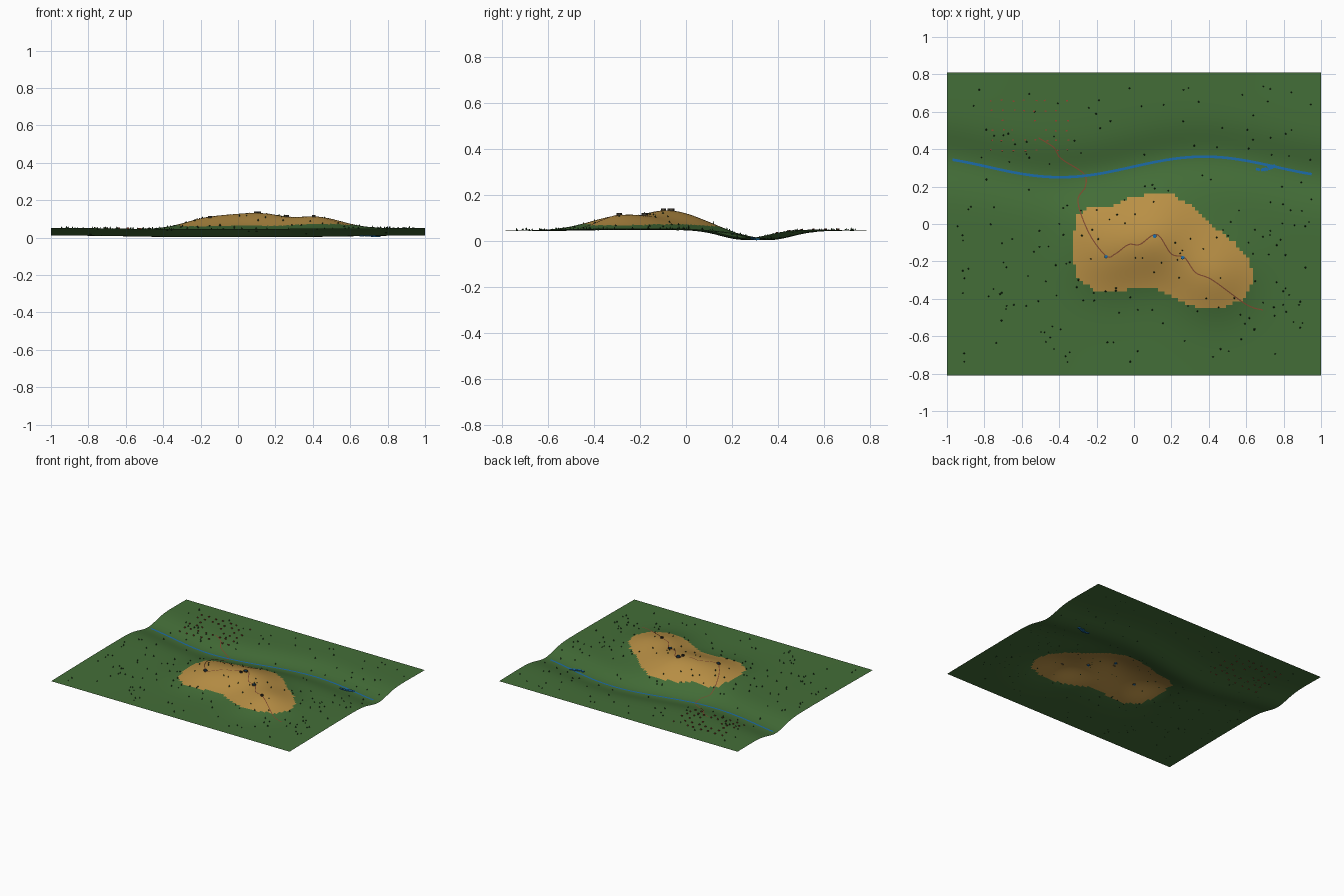
import bpy, bmesh, math, random
from mathutils import Matrix, Vector
from mathutils.geometry import interpolate_bezier

cube = bpy.data.objects.get("Cube")
if cube:
    bpy.data.objects.remove(cube)
random.seed(7)
HALF_Y = 0.81


def material(name, colour):
    m = bpy.data.materials.new(name)
    m.use_nodes = True
    m.diffuse_color = (*colour, 1)
    m.node_tree.nodes["Principled BSDF"].inputs["Base Color"].default_value = (*colour, 1)
    return m


GRASS = material("grass green", (0.057, 0.155, 0.039))
SAND = material("dry earth", (0.49, 0.28, 0.06))
WATER = material("water blue", (0.012, 0.15, 0.40))
TRACK = material("track brown", (0.22, 0.07, 0.03))
LEAF = material("leaf green", (0.012, 0.045, 0.012))
BRICK = material("brick red", (0.28, 0.06, 0.03))
STONE = material("dark stone", (0.06, 0.05, 0.035))

# Hill mounds: x, y, height, spread
MOUNDS = [(0.11, -0.07, 0.08, 0.15), (-0.15, -0.16, 0.05, 0.14),
          (0.42, -0.28, 0.06, 0.14), (0.35, -0.08, 0.012, 0.15),
          (-0.2, 0.02, 0.02, 0.11)]
# Outline of the dry hilltop
OUTLINE = [(0.15, 0.165), (-0.03, 0.14), (-0.1, 0.1), (-0.24, 0.09), (-0.31, 0.04),
           (-0.33, -0.13), (-0.31, -0.28), (-0.22, -0.35), (-0.12, -0.365),
           (0.0, -0.345), (0.13, -0.35), (0.22, -0.40), (0.33, -0.445),
           (0.47, -0.45), (0.59, -0.40), (0.64, -0.30), (0.62, -0.2),
           (0.54, -0.1), (0.41, 0.0), (0.3, 0.1), (0.2, 0.16)]


def river_y(x):
    return 0.305 + 0.055 * math.sin(math.tau * (x + 0.01) / 1.54)


def ground(x, y):
    z = 0.045 - 0.007 * math.cos(math.pi * y / (2 * HALF_Y)) * math.cos(3.1 * x)
    z -= 0.04 * math.exp(-((y - river_y(x)) / 0.1) ** 2 / 2)
    for mx, my, height, spread in MOUNDS:
        z += height * math.exp(-((x - mx) ** 2 + (y - my) ** 2) / (2 * spread ** 2))
    return z


def on_hilltop(x, y):
    inside = False
    for (ax, ay), (bx, by) in zip(OUTLINE, OUTLINE[1:] + OUTLINE[:1]):
        if (ay > y) != (by > y) and x < ax + (y - ay) * (bx - ax) / (by - ay):
            inside = not inside
    return inside


def finish(bm, name, *mats, smooth=False):
    mesh = bpy.data.meshes.new(name)
    bm.to_mesh(mesh)
    bm.free()
    for m in mats:
        mesh.materials.append(m)
    for p in mesh.polygons:
        p.use_smooth = smooth
    ob = bpy.data.objects.new(name, mesh)
    bpy.context.collection.objects.link(ob)
    return ob


def ribbon(name, points, width, lift, mat):
    """Flat strip draped over the ground."""
    bm = bmesh.new()
    last = None
    for i, p in enumerate(points):
        d = points[min(i + 1, len(points) - 1)] - points[max(i - 1, 0)]
        side = Vector((-d.y, d.x)).normalized() * width / 2
        z = max(ground(*(p + side)), ground(*(p - side)), ground(*p)) + lift
        pair = [bm.verts.new((*(p + s * side), z)) for s in (-1, 1)]
        if last:
            bm.faces.new((last[0], pair[0], pair[1], last[1]))
        last = pair
    finish(bm, name, mat, smooth=True)


def box(bm, x, y, sx, sy, sz, drop=0.003, turn=0):
    place = (Matrix.Translation((x, y, ground(x, y) + sz / 2 - drop))
             @ Matrix.Rotation(turn, 4, 'Z') @ Matrix.Diagonal((sx, sy, sz, 1)))
    bmesh.ops.create_cube(bm, size=1, matrix=place)


def cone(bm, x, y, r1, r2, height, sides, drop=0.001, caps=True):
    place = Matrix.Translation((x, y, ground(x, y) + height / 2 - drop))
    bmesh.ops.create_cone(bm, cap_ends=caps, segments=sides, radius1=r1,
                          radius2=r2, depth=height, matrix=place)


# Terrain sheet
bm = bmesh.new()
bmesh.ops.create_grid(bm, x_segments=110, y_segments=90, size=1)
for v in bm.verts:
    v.co.y *= HALF_Y
    v.co.z = ground(v.co.x, v.co.y)
for f in bm.faces:
    c = f.calc_center_median()
    f.material_index = int(on_hilltop(c.x, c.y))
finish(bm, "terrain", GRASS, SAND, smooth=True)

# River
xs = [-0.97 + 1.92 * i / 120 for i in range(121)]
ribbon("river", [Vector((x, river_y(x))) for x in xs], 0.014, 0.0015, WATER)

# Winding track over the hill, smoothed between its turning points
TURNS = [Vector(p) for p in [
    (-0.51, 0.46), (-0.43, 0.41), (-0.39, 0.35), (-0.27, 0.27), (-0.26, 0.2),
    (-0.3, 0.12), (-0.24, -0.05), (-0.15, -0.17), (-0.1, -0.16), (-0.03, -0.11),
    (0.03, -0.11), (0.1, -0.06), (0.14, -0.07), (0.2, -0.16), (0.27, -0.18),
    (0.33, -0.26), (0.42, -0.3), (0.6, -0.43), (0.69, -0.46)]]
path = []
for i in range(len(TURNS) - 1):
    a, b = TURNS[i], TURNS[i + 1]
    ha = (b - TURNS[max(i - 1, 0)]) / 6
    hb = (TURNS[min(i + 2, len(TURNS) - 1)] - a) / 6
    path += [p.to_2d() for p in interpolate_bezier(
        a.to_3d(), (a + ha).to_3d(), (b - hb).to_3d(), b.to_3d(), 7)[:-1]]
ribbon("track", path + [TURNS[-1]], 0.006, 0.0015, TRACK)

# Village houses in loose rows
bm = bmesh.new()
for row in range(6):
    for col in range(8):
        if random.random() < 0.8:
            box(bm, -0.76 + col * 0.058 + random.uniform(-0.008, 0.008),
                0.395 + row * 0.053 + random.uniform(-0.004, 0.004),
                0.01, 0.007, 0.01, turn=random.uniform(-0.2, 0.2))
finish(bm, "village_houses", BRICK)

# Rafts of water blocks by the river bend
bm = bmesh.new()
for i in range(9):
    box(bm, random.uniform(0.66, 0.75), random.uniform(0.285, 0.31),
        0.022, 0.014, 0.01, drop=0.005, turn=random.uniform(-0.5, 0.5))
finish(bm, "river_pool", WATER)

# Hilltop wells: open stone rings, some filled with water
rings, pools = bmesh.new(), bmesh.new()
for x, y, r, filled in [(-0.15, -0.175, 0.013, True), (0.11, -0.065, 0.015, True),
                        (0.26, -0.18, 0.014, True), (0.095, -0.098, 0.011, False),
                        (0.405, -0.29, 0.011, False)]:
    cone(rings, x, y, r, r, 0.01, 6, caps=False)
    cone(rings, x, y, r * 0.75, r * 0.75, 0.01, 6, caps=False)
    if filled:
        cone(pools, x, y, r * 0.72, r * 0.72, 0.012, 6, drop=0.004)
finish(rings, "well_rings", STONE)
finish(pools, "well_water", WATER)

# Scattered trees, thinner on the hilltop
bm = bmesh.new()
planted = 0
while planted < 210:
    x, y = random.uniform(-0.95, 0.95), random.uniform(-0.74, 0.74)
    near_river = abs(y - river_y(x)) < 0.04
    if near_river or (on_hilltop(x, y) and random.random() < 0.2):
        continue
    cone(bm, x, y, random.uniform(0.004, 0.006), 0, random.uniform(0.008, 0.013), 5)
    planted += 1
finish(bm, "trees", LEAF)
